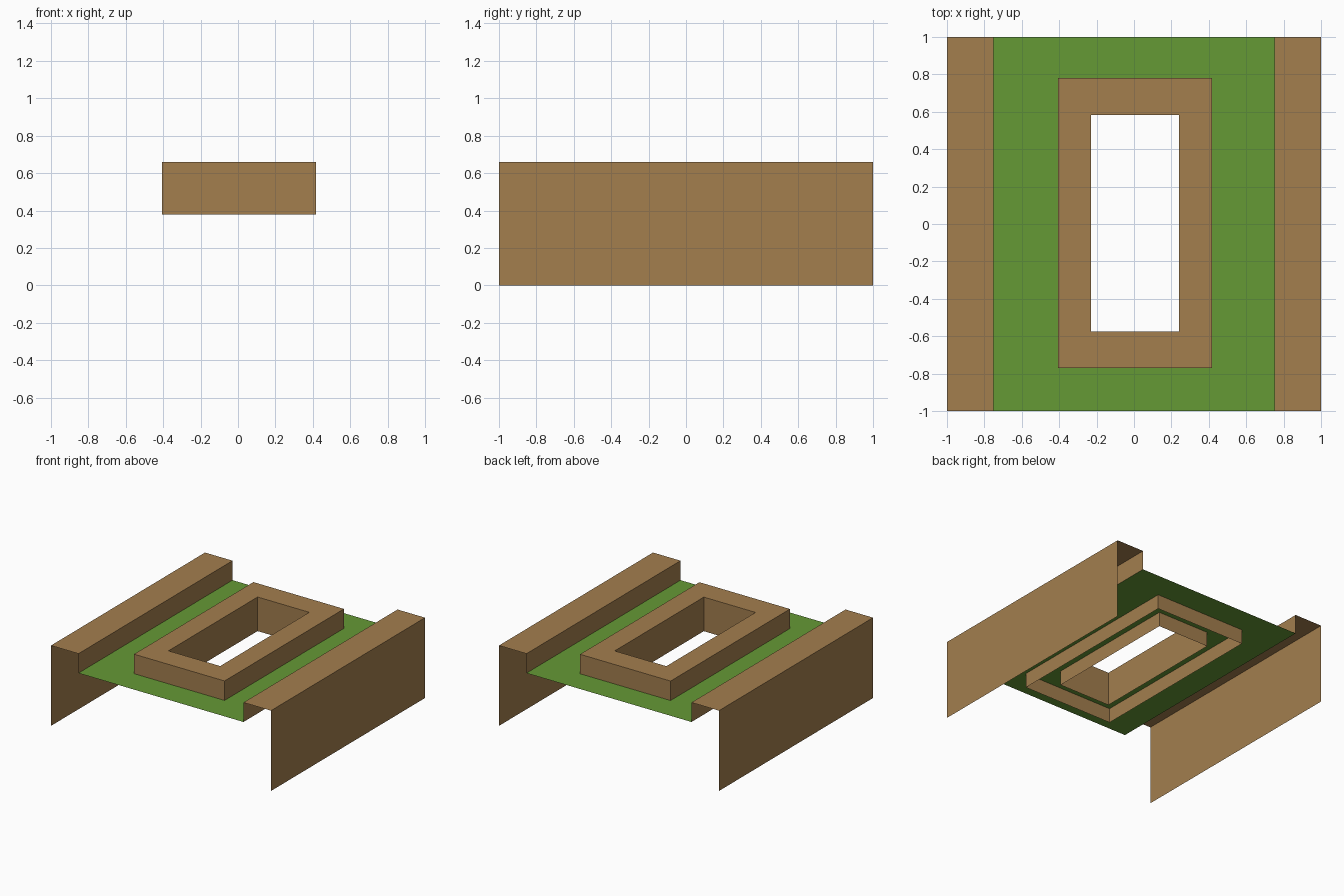
import bpy
import bmesh

if "Cube" in bpy.data.objects:
    bpy.data.objects.remove(bpy.data.objects["Cube"])


def material(name, color):
    m = bpy.data.materials.new(name)
    m.diffuse_color = (*color, 1)
    m.use_nodes = True
    m.node_tree.nodes["Principled BSDF"].inputs["Base Color"].default_value = m.diffuse_color
    return m


brown = material("earth brown", (0.366, 0.209, 0.076))
green = material("grass green", (0.130, 0.319, 0.036))

TOP, FLOOR, FRAME_BOTTOM = 0.66, 0.50, 0.38
OUTER = (-0.406, 0.417, -0.77, 0.78)    # frame outline: x0, x1, y0, y1
INNER = (-0.23, 0.24, -0.574, 0.583)    # opening outline


def finish(name, bm, mat):
    me = bpy.data.meshes.new(name)
    bm.to_mesh(me)
    bm.free()
    me.materials.append(mat)
    ob = bpy.data.objects.new(name, me)
    bpy.context.collection.objects.link(ob)
    return ob


def loop(bm, rect, z):
    x0, x1, y0, y1 = rect
    return [bm.verts.new((x, y, z)) for x, y in ((x0, y0), (x1, y0), (x1, y1), (x0, y1))]


def bridge(bm, a, b):
    """Join two four-point loops with quads."""
    for i in range(4):
        j = (i + 1) % 4
        bm.faces.new((a[i], a[j], b[j], b[i]))


# Raised banks: open sheet profile (outer wall, top strip, inner step) along y
for side, label in ((-1, "left"), (1, "right")):
    bm = bmesh.new()
    rows = [[bm.verts.new((side * x, y, z)) for y in (-side, side)]
            for x, z in ((1, 0), (1, TOP), (0.75, TOP), (0.75, FLOOR))]
    for a, b in zip(rows, rows[1:]):
        bm.faces.new((a[0], a[1], b[1], b[0]))
    finish(label + "_bank", bm, brown)

# Grass floor: flat sheet with the opening cut out
bm = bmesh.new()
bridge(bm, loop(bm, (-0.75, 0.75, -1, 1), FLOOR), loop(bm, INNER, FLOOR))
finish("grass_floor", bm, green)

# Frame around the opening: outer wall, top ring and inner wall, open below
bm = bmesh.new()
loops = [loop(bm, r, z) for r, z in ((OUTER, FRAME_BOTTOM), (OUTER, TOP),
                                     (INNER, TOP), (INNER, FRAME_BOTTOM))]
for a, b in zip(loops, loops[1:]):
    bridge(bm, a, b)
finish("opening_frame", bm, brown)
